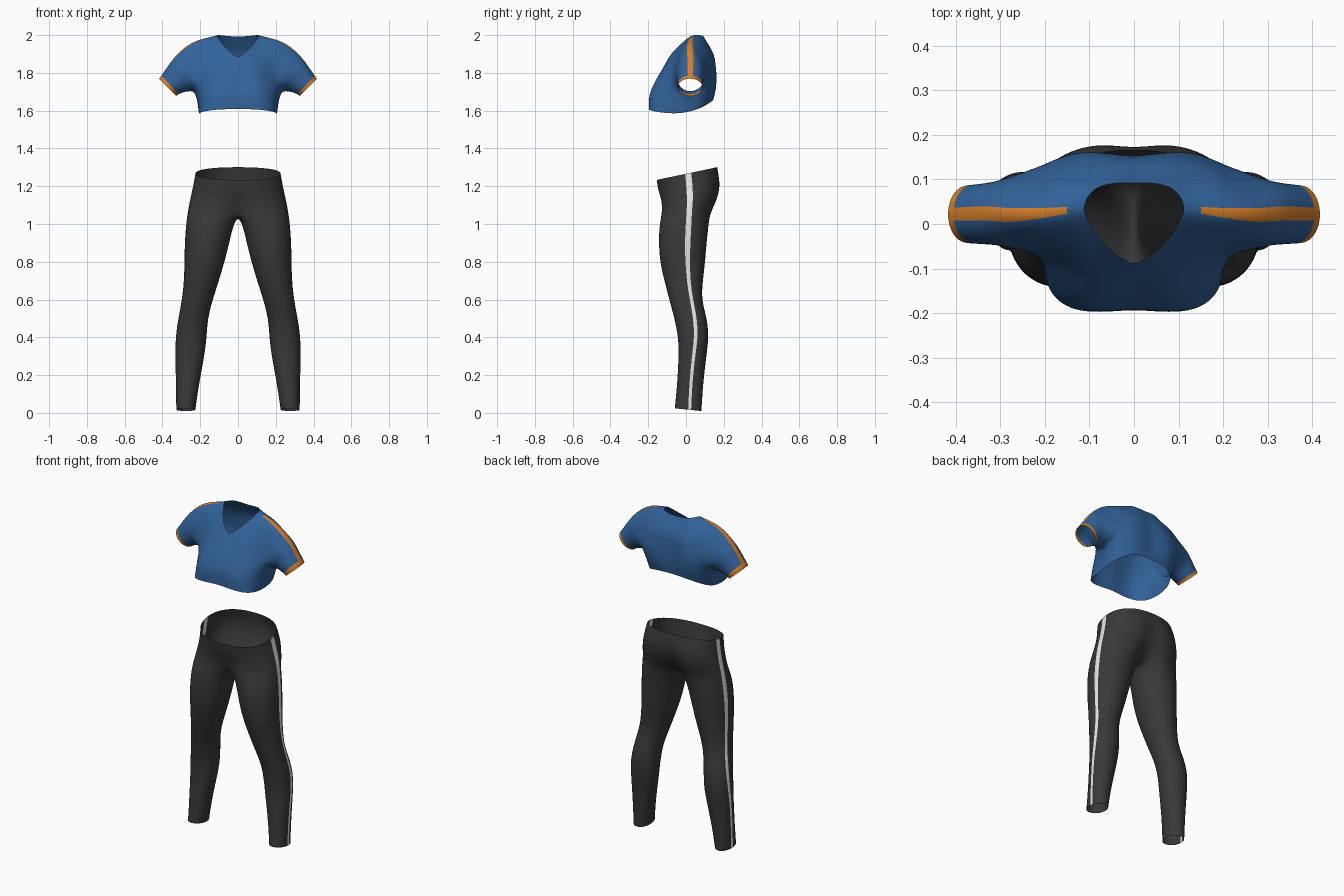
import bpy, bmesh, math
from mathutils import Vector

if "Cube" in bpy.data.objects:
    bpy.data.objects.remove(bpy.data.objects["Cube"])


def material(name, rgb):
    m = bpy.data.materials.new(name)
    m.diffuse_color = (*rgb, 1)
    m.use_nodes = True
    m.node_tree.nodes["Principled BSDF"].inputs["Base Color"].default_value = m.diffuse_color
    return m


blue = material("blue cloth", (0.032, 0.122, 0.32))
orange = material("orange trim", (0.66, 0.21, 0.025))
charcoal = material("charcoal cloth", (0.04, 0.04, 0.04))
white = material("white stripe", (0.8, 0.8, 0.8))


def spline(points, u):
    """Point on a smooth curve through the controls, at control number u."""
    p = [Vector(q) for q in points]
    i = min(int(u), len(p) - 2)
    t = u - i
    b, c = p[i], p[i + 1]
    a = p[i - 1] if i > 0 else 2 * b - c
    d = p[i + 2] if i + 2 < len(p) else 2 * c - b
    return 0.5 * (2 * b + (c - a) * t + (2 * a - 5 * b + 4 * c - d) * t * t
                  + (3 * b - a - 3 * c + d) * t ** 3)


def bridge(bm, r0, r1, closed=False, stripe=None, band=False):
    """Quads between two rows; the stripe column or a whole band gets trim."""
    n = len(r0)
    for i in range(n if closed else n - 1):
        j = (i + 1) % n
        f = bm.faces.new((r0[i], r0[j], r1[j], r1[i]))
        f.smooth = True
        f.material_index = 1 if band or i == stripe else 0


def finish(name, bm, mats):
    bmesh.ops.recalc_face_normals(bm, faces=bm.faces)
    me = bpy.data.meshes.new(name)
    bm.to_mesh(me)
    bm.free()
    ob = bpy.data.objects.new(name, me)
    bpy.context.collection.objects.link(ob)
    for m in mats:
        me.materials.append(m)
    mir = ob.modifiers.new("mirror", 'MIRROR')
    mir.use_clip = True
    mir.merge_threshold = 0.002
    sub = ob.modifiers.new("smooth", 'SUBSURF')
    sub.levels = sub.render_levels = 2


# ---------- leggings: half hips from the waist, then one leg, mirrored ----------
def spow(v, e):
    return math.copysign(abs(v) ** e, v)


def outline(z, xin, xout, yf, yb, ys, w, tilt=0, gf=0, gb=0, hips=False):
    """One cross-section: outer columns (stripe edges at 6 and 7) and inner ones."""
    xc, rx = (0, xout) if hips else ((xin + xout) / 2, (xout - xin) / 2)
    cy, ry = (yf + yb) / 2, (yb - yf) / 2
    p, end = (2.3, 90) if hips else (2.1, 130)

    def at(deg):
        a = math.radians(deg)
        x = xc + rx * spow(math.cos(a), 2 / p)
        y = cy + ry * spow(math.sin(a), 2 / p)
        groove = math.exp(-(x / 0.05) ** 2)
        y += groove * (gf if y < cy else -gb)
        if hips and abs(deg) > 89.99:
            x = 0
        return Vector((x, y, z + tilt * (y - cy)))

    lo, hi = (math.degrees(math.asin(spow((ys + s * w / 2 - cy) / ry, p / 2)))
              for s in (-1, 1))
    outer = [at(-end + (lo + end) * i / 6) for i in range(7)]
    outer += [at(hi + (end - hi) * i / 6) for i in range(7)]
    inner = [at(end + (360 - 2 * end) * i / 6) for i in range(1, 6)]
    return outer, inner


# z, outer x, front y, back y, stripe y, stripe width, tilt, front and back groove
HIPS = [(1.267, .226, -.156, .167, .012, .026, .21, 0, 0),
        (1.20, .238, -.150, .195, .018, .026, .10, 0, .02),
        (1.13, .254, -.138, .178, .022, .026, 0, .01, .03),
        (1.06, .268, -.139, .142, .018, .022, 0, .045, .06)]
# z, inner x, outer x, front y, back y, stripe y, stripe width, tilt
LEG = [(1.0, .022, .276, -.144, .122, .015, .021, 0),
       (.9, .045, .284, -.147, .111, .010, .020, 0),
       (.8, .070, .285, -.141, .103, .010, .014, 0),
       (.7, .100, .288, -.117, .091, .015, .010, 0),
       (.6, .133, .298, -.091, .082, .030, .011, 0),
       (.5, .160, .318, -.063, .113, .050, .014, 0),
       (.4, .165, .332, -.042, .122, .055, .014, 0),
       (.3, .177, .332, -.040, .109, .040, .013, 0),
       (.15, .207, .329, -.048, .091, .025, .011, 0),
       (.017, .225, .327, -.061, .083, .020, .010, -.1)]

bm = bmesh.new()
prev = None
for z, xo, yf, yb, ys, w, tilt, gf, gb in HIPS:
    outer, _ = outline(z, 0, xo, yf, yb, ys, w, tilt, gf, gb, hips=True)
    row = [bm.verts.new(p) for p in outer]
    if prev:
        bridge(bm, prev, row, stripe=6)
    prev = row
# crotch seam closes the hip row into a leg loop
back, front = prev[-1].co.copy(), prev[0].co.copy()
for i in range(1, 6):
    p = back.lerp(front, i / 6)
    p.z -= 0.022 * math.sin(math.pi * i / 6)
    prev.append(bm.verts.new(p))
for r in LEG:
    outer, inner = outline(*r)
    row = [bm.verts.new(p) for p in outer + inner]
    bridge(bm, prev, row, closed=True, stripe=6)
    prev = row
finish("leggings", bm, [charcoal, white])

# ---------- crop top: yoke from the neckline, split into sleeve and torso ----------
NECK = [(0, -.092, 1.88), (.045, -.066, 1.915), (.08, -.03, 1.95), (.104, .01, 1.985),
        (.112, .035, 1.998), (.103, .062, 2.0), (.08, .083, 1.998), (.04, .092, 1.994),
        (0, .092, 1.992)]
YOKE = [(0, -.128, 1.815), (.08, -.112, 1.84), (.155, -.065, 1.88), (.187, -.02, 1.945),
        (.195, .024, 1.98), (.187, .085, 1.955), (.16, .130, 1.90), (.08, .150, 1.90),
        (0, .146, 1.90)]
ARMHOLE = [(0, -.168, 1.74), (.12, -.166, 1.745), (.212, -.078, 1.745),
           (.262, -.052, 1.84), (.285, .018, 1.943), (.265, .100, 1.86),
           (.215, .136, 1.77), (.12, .165, 1.79), (0, .152, 1.79)]
BUST = [(0, -.19, 1.685), (.12, -.193, 1.685), (.197, -.12, 1.67), (.216, 0, 1.65),
        (.207, .1, 1.69), (.12, .161, 1.715), (0, .148, 1.715)]
HEM = [(0, -.192, 1.61), (.12, -.197, 1.605), (.192, -.15, 1.593), (.206, -.04, 1.585),
       (.2, .07, 1.61), (.12, .14, 1.652), (0, .144, 1.66)]

COLS = [0, .5, 1, 1.5, 2, 2.5, 3, 3.4, 3.8, 4.2, 4.6, 5, 5.5, 6, 6.5, 7, 7.5, 8]
FA, BA, MID = 4, 13, 8       # front armpit, back armpit and stripe columns

bm = bmesh.new()
half = [Vector(a).lerp(Vector(b), .45) for a, b in zip(NECK, YOKE)]
lower = [Vector(a).lerp(Vector(b), .5) for a, b in zip(YOKE, ARMHOLE)]
for p, dz in zip(lower, (0, 0, 0, .005, .006, .006, .005, 0, 0)):
    p.z += dz
prev = None
for k, ring in enumerate((NECK, half, YOKE, lower, ARMHOLE)):
    row = [bm.verts.new(spline(ring, u)) for u in COLS]
    if prev:
        bridge(bm, prev, row, stripe=MID if k > 1 else None)
    prev = row
split = prev

# underarm gusset shared by sleeve and torso
pit = [split[BA].co, Vector((.232, .028, 1.695)), split[FA].co]
under = [bm.verts.new(spline(pit, u)) for u in (.5, 1, 1.5)]

# sleeve: top and bottom (x, z), centre y, half depth; last band is the cuff
SLEEVE = [((.337, 1.888), (.256, 1.700), .025, .077),
          ((.375, 1.835), (.283, 1.697), .023, .072),
          ((.412, 1.779), (.317, 1.684), .022, .069),
          ((.419, 1.771), (.325, 1.676), .022, .068)]
angles = [90 + (4 - u) * 62.5 for u in COLS[FA:BA + 1]] + [-62.5, -90, -117.5]
prev = split[FA:BA + 1] + under
for k, (top, bot, cy, ry) in enumerate(SLEEVE):
    row = []
    for a in map(math.radians, angles):
        s = (1 + math.sin(a)) / 2
        row.append(bm.verts.new((bot[0] + (top[0] - bot[0]) * s,
                                 cy + ry * math.cos(a),
                                 bot[1] + (top[1] - bot[1]) * s)))
    bridge(bm, prev, row, closed=True, stripe=MID - FA, band=(k == 3))
    prev = row

# torso down to the cropped hem
prev = split[:FA + 1] + under[::-1] + split[BA:]
middle = [Vector(a).lerp(Vector(b), .5) for a, b in zip(BUST, HEM)]
for ring in (BUST, middle, HEM):
    row = [bm.verts.new(spline(ring, i / 2)) for i in range(13)]
    bridge(bm, prev, row)
    prev = row
finish("crop_top", bm, [blue, orange])
